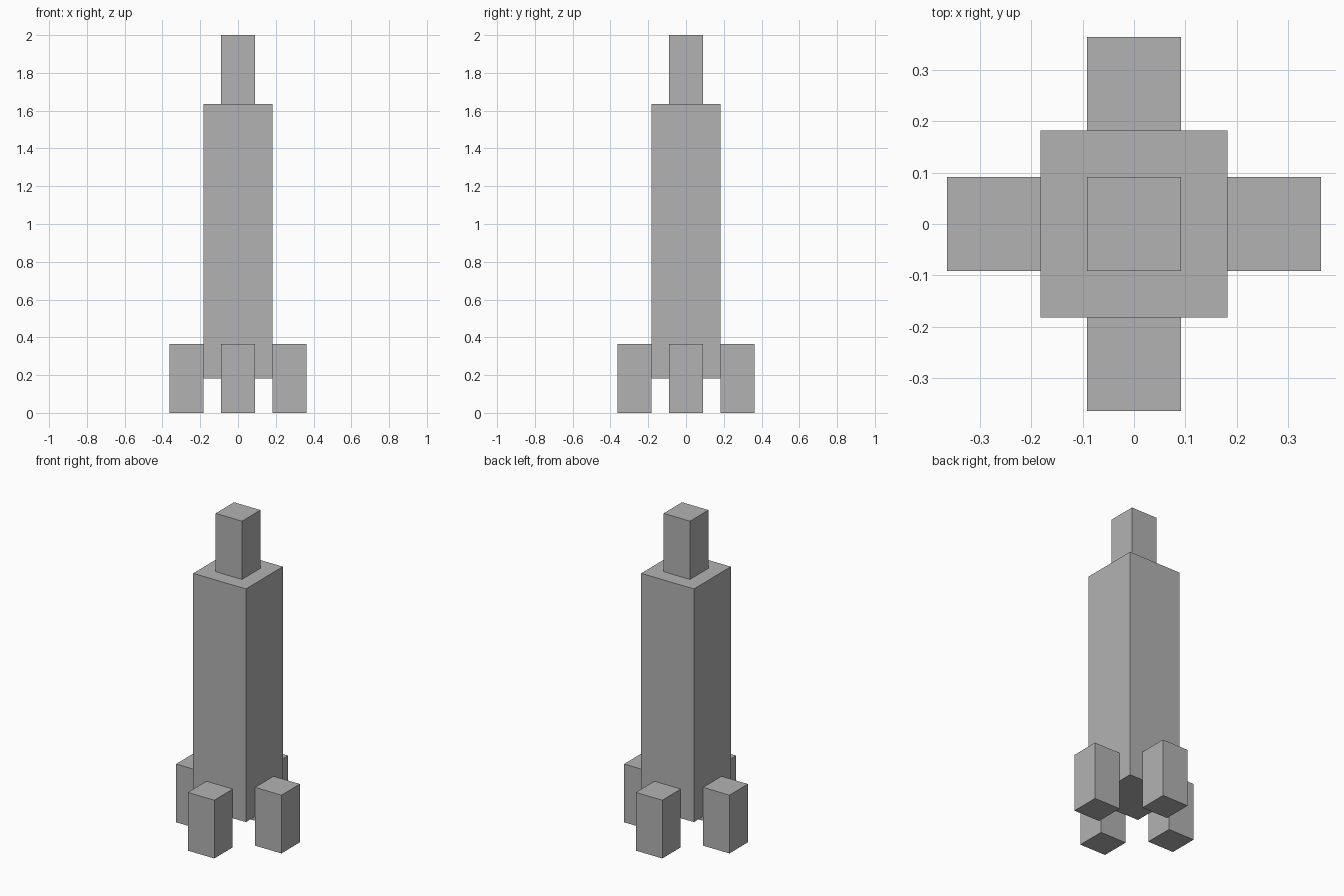
import bpy
from math import cos, sin, pi

cube = bpy.data.objects.get("Cube")
if cube:
    bpy.data.objects.remove(cube, do_unlink=True)

U = 2 / 11  # block module: the rocket is eleven modules tall

# Single grey material
grey = bpy.data.materials.new("plain grey")
grey.use_nodes = True
colour = (0.45, 0.45, 0.45, 1)
grey.diffuse_color = colour
grey.node_tree.nodes["Principled BSDF"].inputs["Base Color"].default_value = colour


def block(name, x, y, bottom, width, height):
    """Square block, measured in modules, standing on the given bottom height."""
    bpy.ops.mesh.primitive_cube_add(size=1, location=(x * U, y * U, (bottom + height / 2) * U))
    ob = bpy.context.object
    ob.name = name
    ob.scale = (width * U, width * U, height * U)
    bpy.ops.object.transform_apply(location=False, rotation=False, scale=True)
    ob.data.materials.append(grey)
    return ob


# Central body and nose
block("body", 0, 0, 1, 2, 8)
block("nose", 0, 0, 9, 1, 2)

# Four boosters, one against each side of the body
for i, side in enumerate(("left", "back", "right", "front")):
    angle = i * pi / 2
    block(side + "_booster", 1.5 * cos(angle), 1.5 * sin(angle), 0, 1, 2)
